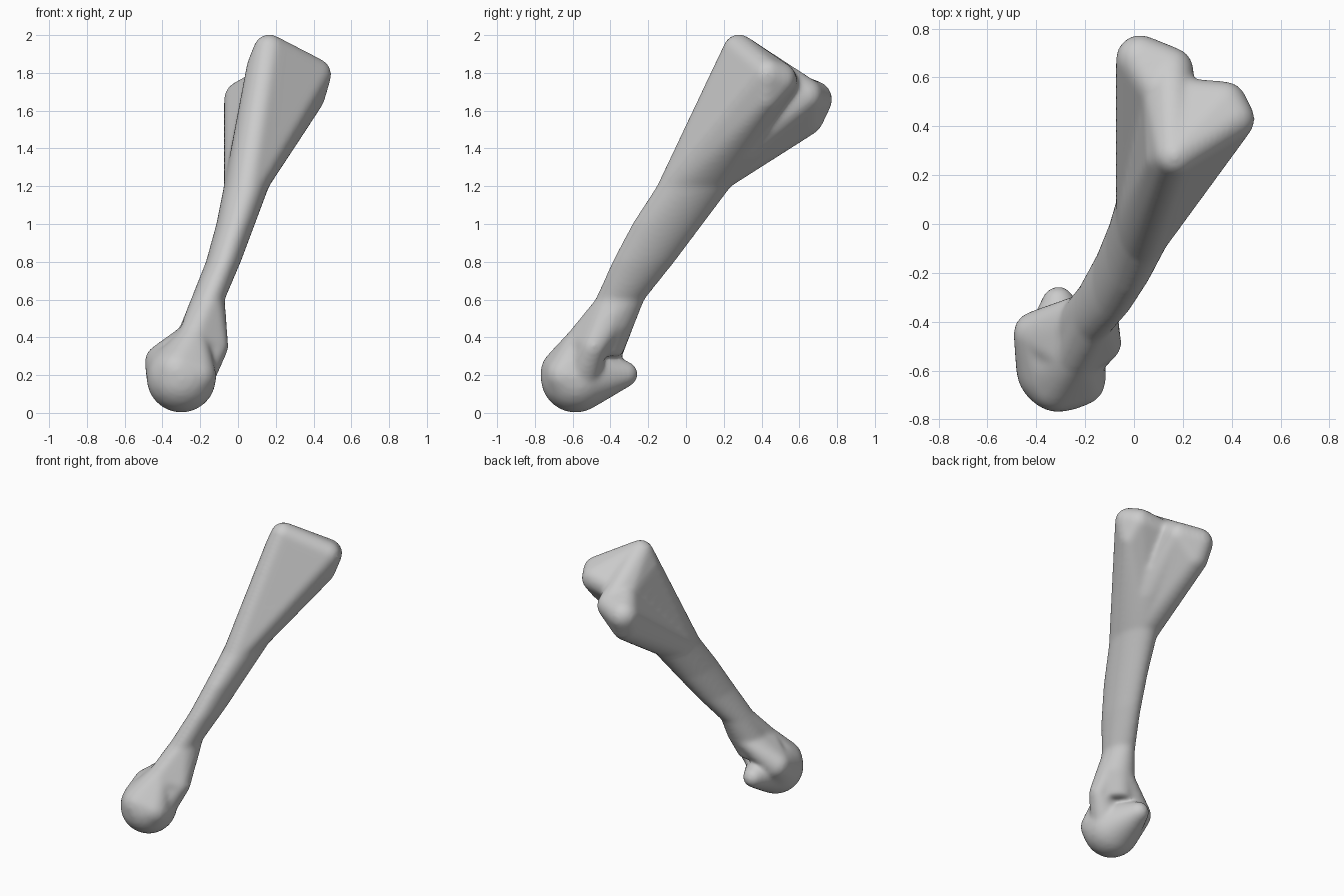
import bpy, bmesh, math
from mathutils import Vector

cube = bpy.data.objects.get("Cube")
if cube:
    bpy.data.objects.remove(cube, do_unlink=True)

bone_mat = bpy.data.materials.new("bone_grey")
bone_mat.use_nodes = True
colour = (0.6, 0.6, 0.6, 1)
bone_mat.diffuse_color = colour
bone_mat.node_tree.nodes["Principled BSDF"].inputs["Base Color"].default_value = colour

body = bmesh.new()


def add_hull(balls, ring=None):
    """Rounded solid wrapped around balls (x, y, z, radius) and a shaft ring."""
    part = bmesh.new()
    for x, y, z, r in balls:
        ball = bmesh.ops.create_icosphere(part, subdivisions=3, radius=r)
        bmesh.ops.translate(part, verts=ball["verts"], vec=(x, y, z))
    for p in ring or []:
        part.verts.new(p)
    hull = bmesh.ops.convex_hull(part, input=part.verts[:])
    loose = {v for v in hull["geom_interior"] + hull["geom_unused"]
             if isinstance(v, bmesh.types.BMVert)}
    bmesh.ops.delete(part, geom=list(loose), context='VERTS')
    bmesh.ops.delete(part, geom=[v for v in part.verts if not v.link_faces], context='VERTS')
    mesh = bpy.data.meshes.new("part")
    part.to_mesh(mesh)
    part.free()
    body.from_mesh(mesh)
    bpy.data.meshes.remove(mesh)


def ellipse(z, x0, x1, y0, y1, count=32):
    """Level slice of the slanted shaft."""
    return [Vector(((x0 + x1) / 2 + (x1 - x0) / 2 * math.cos(a),
                    (y0 + y1) / 2 + (y1 - y0) / 2 * math.sin(a), z))
            for a in (i * math.tau / count for i in range(count))]


# Shaft: slices (z, x range, y range) joined into a tube
slices = [(0.30, -0.34, -0.12, -0.64, -0.34),
          (0.45, -0.31, -0.07, -0.56, -0.28),
          (0.60, -0.25, -0.07, -0.48, -0.22),
          (0.80, -0.17, 0.015, -0.39, -0.06),
          (1.00, -0.115, 0.09, -0.285, 0.09),
          (1.20, -0.075, 0.165, -0.155, 0.24),
          (1.35, -0.04, 0.24, -0.05, 0.40),
          (1.50, -0.01, 0.30, 0.04, 0.50)]
rings = [ellipse(*s) for s in slices]
tube = [[body.verts.new(p) for p in ring] for ring in rings]
for low, high in zip(tube, tube[1:]):
    for i in range(len(low)):
        j = (i + 1) % len(low)
        body.faces.new((low[i], low[j], high[j], high[i]))
body.faces.new(tube[0][::-1])
body.faces.new(tube[-1])

# Upper end: front crest, left condyle and rear lobe
crest = [(0.165, 0.28, 1.92, 0.085), (0.13, 0.27, 1.83, 0.085)]
left_condyle = [(0.405, 0.43, 1.79, 0.09), (0.37, 0.49, 1.765, 0.095),
                (0.38, 0.42, 1.67, 0.08)]
rear_lobe = [(0.025, 0.675, 1.66, 0.1), (0.15, 0.63, 1.68, 0.095),
             (0.03, 0.63, 1.565, 0.1)]
saddle = [(0.12, 0.52, 1.73, 0.085)]
add_hull(crest + left_condyle + saddle, rings[5])
add_hull(rear_lobe + saddle, rings[5])
add_hull([crest[0], saddle[0], rear_lobe[1]], rings[6])

# Lower end: rounded condyles and side knobs
ball = [(-0.30, -0.585, 0.185, 0.185)]
front_condyle = [(-0.22, -0.64, 0.2, 0.105), (-0.32, -0.65, 0.22, 0.12)]
neck = [(-0.24, -0.55, 0.38, 0.085)]
right_knob = [(-0.40, -0.45, 0.27, 0.095)]
rear_knob = [(-0.31, -0.325, 0.205, 0.07)]
left_knob = [(-0.12, -0.49, 0.35, 0.07)]
add_hull(ball + front_condyle + neck)
add_hull(ball + right_knob)
add_hull(ball + rear_knob)
add_hull(right_knob + neck, rings[1])
add_hull(left_knob + neck, rings[2])
add_hull(left_knob + [(-0.22, -0.55, 0.2, 0.1)])

bmesh.ops.recalc_face_normals(body, faces=body.faces[:])
mesh = bpy.data.meshes.new("bone")
body.to_mesh(mesh)
body.free()
bone = bpy.data.objects.new("bone", mesh)
bpy.context.collection.objects.link(bone)
mesh.materials.append(bone_mat)

# Fuse all parts into one softly blended surface
fuse = bone.modifiers.new("fuse", 'REMESH')
fuse.mode = 'VOXEL'
fuse.voxel_size = 0.013
fuse.use_smooth_shade = True
soften = bone.modifiers.new("soften", 'SMOOTH')
soften.factor = 0.5
soften.iterations = 14
